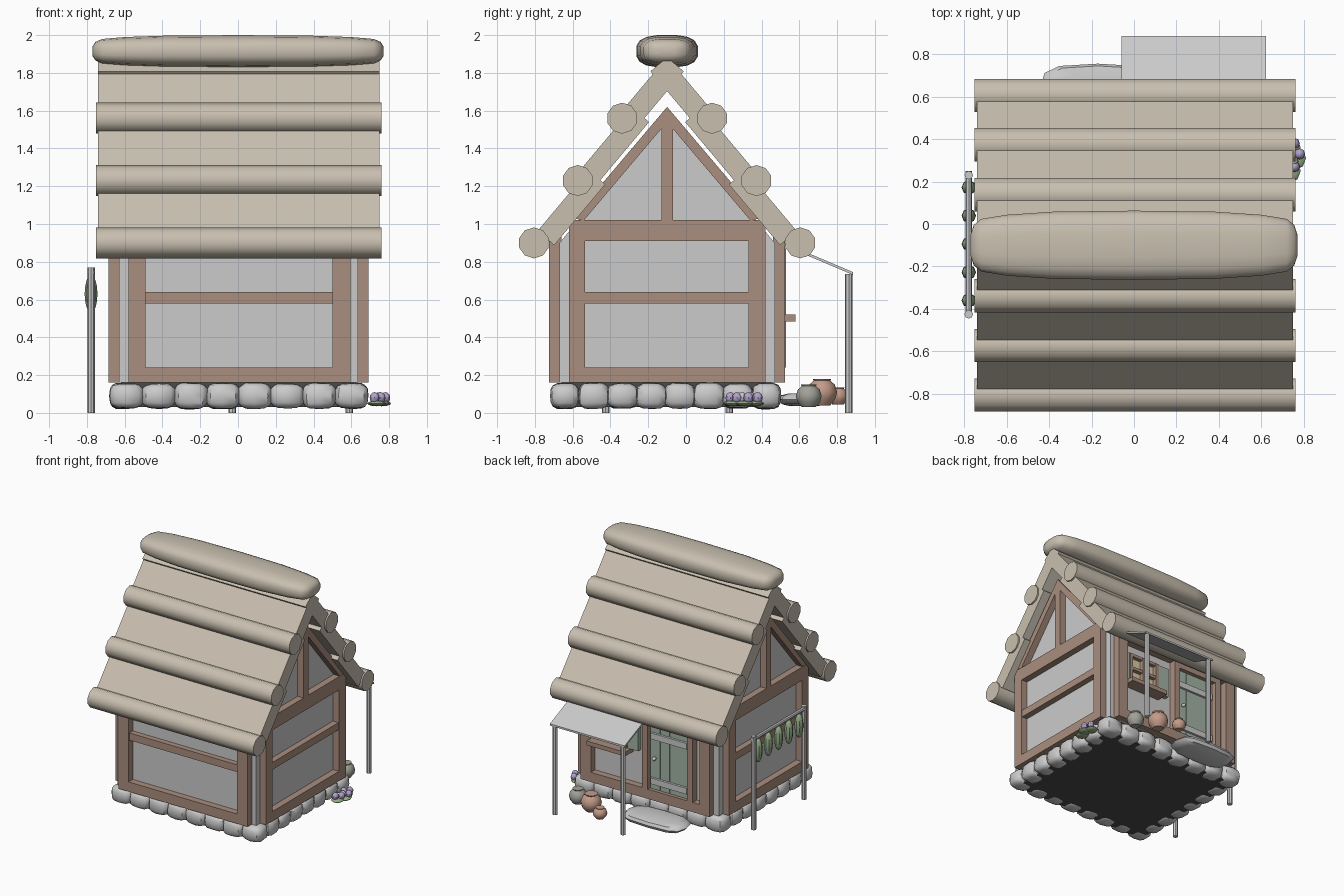
import bpy, bmesh, math, random
from mathutils import Matrix, Vector

if "Cube" in bpy.data.objects:
    bpy.data.objects.remove(bpy.data.objects["Cube"])
random.seed(4)

def material(name, r, g, b):
    m = bpy.data.materials.new(name)
    m.diffuse_color = (r, g, b, 1)
    m.use_nodes = True
    m.node_tree.nodes["Principled BSDF"].inputs["Base Color"].default_value = m.diffuse_color
    return m

TIMBER = material("timber", .40, .27, .21)
THATCH = material("thatch", .58, .52, .43)
PLASTER = material("plaster", .60, .63, .60)
GREEN = material("green", .30, .42, .24)
DOOR = material("door_green", .36, .45, .37)
CLAY = material("clay", .55, .33, .25)
STONEWARE = material("stoneware", .36, .36, .32)
GLASS = material("window_glow", .70, .60, .35)
PURPLE = material("purple", .45, .36, .60)
DARK = material("dark_floor", .07, .07, .07)

def finish(name, bm, mat=None, smooth=False):
    bmesh.ops.recalc_face_normals(bm, faces=bm.faces)
    me = bpy.data.meshes.new(name)
    bm.to_mesh(me)
    bm.free()
    if smooth:
        for p in me.polygons:
            p.use_smooth = True
        me.set_sharp_from_angle(angle=math.radians(42))
    if mat:
        me.materials.append(mat)
    ob = bpy.data.objects.new(name, me)
    bpy.context.collection.objects.link(ob)
    return ob

def box(name, x0, x1, y0, y1, z0, z1, mat=None):
    bm = bmesh.new()
    m = Matrix.Translation(((x0+x1)/2, (y0+y1)/2, (z0+z1)/2)) @ Matrix.Diagonal((x1-x0, y1-y0, z1-z0, 1))
    bmesh.ops.create_cube(bm, size=1, matrix=m)
    return finish(name, bm, mat)

def prism(name, pts, x0, x1, mat=None):
    """Extrude a closed y-z outline along x."""
    bm = bmesh.new()
    f = bm.faces.new([bm.verts.new((x0, y, z)) for y, z in pts])
    r = bmesh.ops.extrude_face_region(bm, geom=[f])
    bmesh.ops.translate(bm, vec=(x1-x0, 0, 0), verts=[v for v in r["geom"] if isinstance(v, bmesh.types.BMVert)])
    return finish(name, bm, mat)

def rod(name, a, b, r, sides=10, mat=None):
    a, b = Vector(a), Vector(b)
    bm = bmesh.new()
    m = Matrix.Translation((a+b)/2) @ (b-a).to_track_quat('Z', 'Y').to_matrix().to_4x4()
    bmesh.ops.create_cone(bm, cap_ends=True, segments=sides, radius1=r, radius2=r, depth=(b-a).length, matrix=m)
    return finish(name, bm, mat, True)

def blob(name, c, size, mat=None, power=1.0, seg=12, rings=8, wobble=0.0):
    """Rounded lump: power below 1 makes it boxier."""
    bm = bmesh.new()
    bmesh.ops.create_uvsphere(bm, u_segments=seg, v_segments=rings, radius=1)
    for v in bm.verts:
        k = 1 + random.uniform(-wobble, wobble)
        v.co = Vector([c[i] + k*size[i]*math.copysign(abs(v.co[i])**power, v.co[i]) for i in range(3)])
    return finish(name, bm, mat, True)

def lathe(name, profile, at, mat, seg=12):
    bm = bmesh.new()
    loops = [[bm.verts.new((at[0]+r*math.cos(2*math.pi*i/seg), at[1]+r*math.sin(2*math.pi*i/seg), at[2]+z))
              for i in range(seg)] for r, z in profile]
    for a, b in zip(loops, loops[1:]):
        for i in range(seg):
            bm.faces.new((a[i], a[(i+1) % seg], b[(i+1) % seg], b[i]))
    bm.faces.new(loops[0])
    bm.faces.new(loops[-1])
    return finish(name, bm, mat, True)

YC = -.1   # ridge line

# foundation: dark base and a ring of stones
box("floor_base", -.62, .625, -.66, .45, .03, .16, DARK)
def stone(x, y, sx, sy):
    blob("foundation_stone", (x, y, .09), (sx, sy, random.uniform(.064, .072)), None, .62, 10, 8, .03)
for i in range(8):
    for y in (-.64, .425):
        stone(-.59 + i*1.19/7, y, .092, .078)
for i in range(1, 7):
    for x in (-.605, .61):
        stone(x, -.64 + i*1.065/7, .078, .085)

# walls with gables
prism("plaster_walls", [(-.67, .16), (.47, .16), (.47, .9), (YC, 1.58), (-.67, .9)], -.63, .635, PLASTER)

# timber frame, front and back
for side, y0, y1 in (("front", -.725, -.66), ("back", .46, .525)):
    for x0, x1 in ((-.58, -.49), (.50, .595)):
        box(side+"_post", x0, x1, y0, y1, .16, .92, TIMBER)
    box(side+"_sill", -.49, .5, y0, y1, .16, .24, TIMBER)
    box(side+"_top_plate", -.58, .595, y0, y1, .86, .94, TIMBER)
box("front_mid_rail", -.49, .5, -.715, -.66, .58, .64, TIMBER)

# timber frame and gable on both ends
for side, x0, x1 in (("left", -.685, -.62), ("right", .625, .69)):
    for y0, y1 in ((-.62, -.535), (.33, .42)):
        box(side+"_post", x0, x1, y0, y1, .16, .92, TIMBER)
    box(side+"_sill", x0, x1, -.535, .33, .16, .24, TIMBER)
    box(side+"_mid_rail", x0+.005, x1-.005, -.535, .33, .58, .64, TIMBER)
    box(side+"_top_plate", x0, x1, -.62, .42, .91, 1.02, TIMBER)
    box(side+"_king_post", x0, x1, -.13, -.07, 1.02, 1.56, TIMBER)
    for s in (-1, 1):
        prism(side+"_gable_rafter", [(YC+s*.44, 1.02), (YC+s*.50, 1.03), (YC, 1.62), (YC, 1.54)], x0, x1, TIMBER)

# thatch: three stepped slabs and rolls on each slope
for s in (-1, 1):
    for k, (y, z) in enumerate(((.705, .90), (.473, 1.23), (.238, 1.56))):
        top = (-.48, -.48, -.40)[k]
        n, d = (.766, .643), (.643, -.766)
        pts = [(YC+s*(y+a*n[0]+b*d[0]), z+a*n[1]+b*d[1])
               for a, b in ((-.09, -.06), (.026, -.06), (.026, top), (-.09, top))]
        prism("thatch_slab", pts, -.74, .748, THATCH)
        rod("thatch_roll", (-.752, YC+s*y, z), (.76, YC+s*y, z), .082, 10, THATCH)

# ridge cap: rounded bolster
bm = bmesh.new()
loops = []
for x, k in ((-.77, .3), (-.755, .58), (-.72, .76), (-.6, .88), (-.38, .97), (0, 1),
             (.38, .97), (.6, .88), (.72, .76), (.755, .58), (.77, .3)):
    ring = []
    for i in range(16):
        a = 2*math.pi*(i+.5)/16
        c, t = math.cos(a), math.sin(a)
        ring.append(bm.verts.new((x, YC + .165*k*math.copysign(abs(c)**.7, c), 1.915 + .086*k*math.copysign(abs(t)**.7, t))))
    loops.append(ring)
for a, b in zip(loops, loops[1:]):
    for i in range(16):
        bm.faces.new((a[i], a[(i+1) % 16], b[(i+1) % 16], b[i]))
bm.faces.new(loops[0])
bm.faces.new(loops[-1])
finish("ridge_cap", bm, THATCH, True)

# door: planks, battens, jambs and knob
for i in range(4):
    box("door_plank", -.375+i*.088, -.290+i*.088, .46, .497, .24, .82, DOOR)
for z in (.31, .68):
    box("door_batten", -.365, -.035, .49, .515, z-.025, z+.025)
for x in (-.43, -.02):
    box("door_jamb", x, x+.05, .46, .53, .24, .86, TIMBER)
box("door_lintel", -.43, .03, .46, .53, .81, .87, TIMBER)
blob("door_knob", (-.07, .515, .5), (.015, .02, .015))

# window: pane, frame, shutters and sill shelf
box("window_pane", .2, .45, .46, .48, .53, .76, GLASS)
for x in (.18, .313, .44):
    box("window_upright", x, x+.03, .46, .515, .52, .77, TIMBER)
for z in (.52, .635, .75):
    box("window_bar", .18, .47, .46, .512, z, z+.025, TIMBER)
for x in (.08, .475):
    box("window_shutter", x, x+.095, .47, .51, .52, .77, DOOR)
box("window_shelf", .15, .5, .46, .58, .485, .52, TIMBER)

# porch awning, posts and doorstep
prism("awning", [(.52, .885), (.52, .90), (.885, .745), (.885, .73)], -.06, .622)
for x in (-.03, .59):
    rod("awning_post", (x, .862, 0), (x, .862, .735), .02, 8)
blob("doorstep", (-.17, .625, .07), (.275, .13, .035), None, .6, 12, 6)

# pots by the door
for x, y, z, r, h, m in ((.53, .65, .03, .068, .12, STONEWARE), (.36, .72, .04, .08, .14, CLAY), (.22, .805, .045, .055, .09, CLAY)):
    lathe("pot", [(r*.55, 0), (r*.9, h*.25), (r, h*.5), (r*.85, h*.78), (r*.55, h*.93), (r*.62, h), (r*.4, h)], (x, y, z), m)

# drying rail with hanging bundles
for y in (-.425, .23):
    rod("rail_post", (-.778, y, 0), (-.778, y, .77), .02, 8)
rod("drying_rail", (-.778, -.44, .745), (-.778, .25, .745), .016, 8)
for i in range(5):
    blob("hanging_bundle", (-.778, -.36+i*.133, .63), (.034, .034, .1), GREEN, 1, 8, 8)

# flower patch
for x, y, m in ((.735, .25, PURPLE), (.76, .31, None), (.735, .36, PURPLE)):
    blob("flower_leaves", (x, y, .05), (.05, .055, .015), GREEN, 1, 8, 6)
    blob("flower_head", (x-.012, y-.015, .08), (.026, .026, .03), m, 1, 8, 6)
    blob("flower_head", (x+.02, y+.02, .08), (.026, .026, .03), PURPLE if m is None else m, 1, 8, 6)
